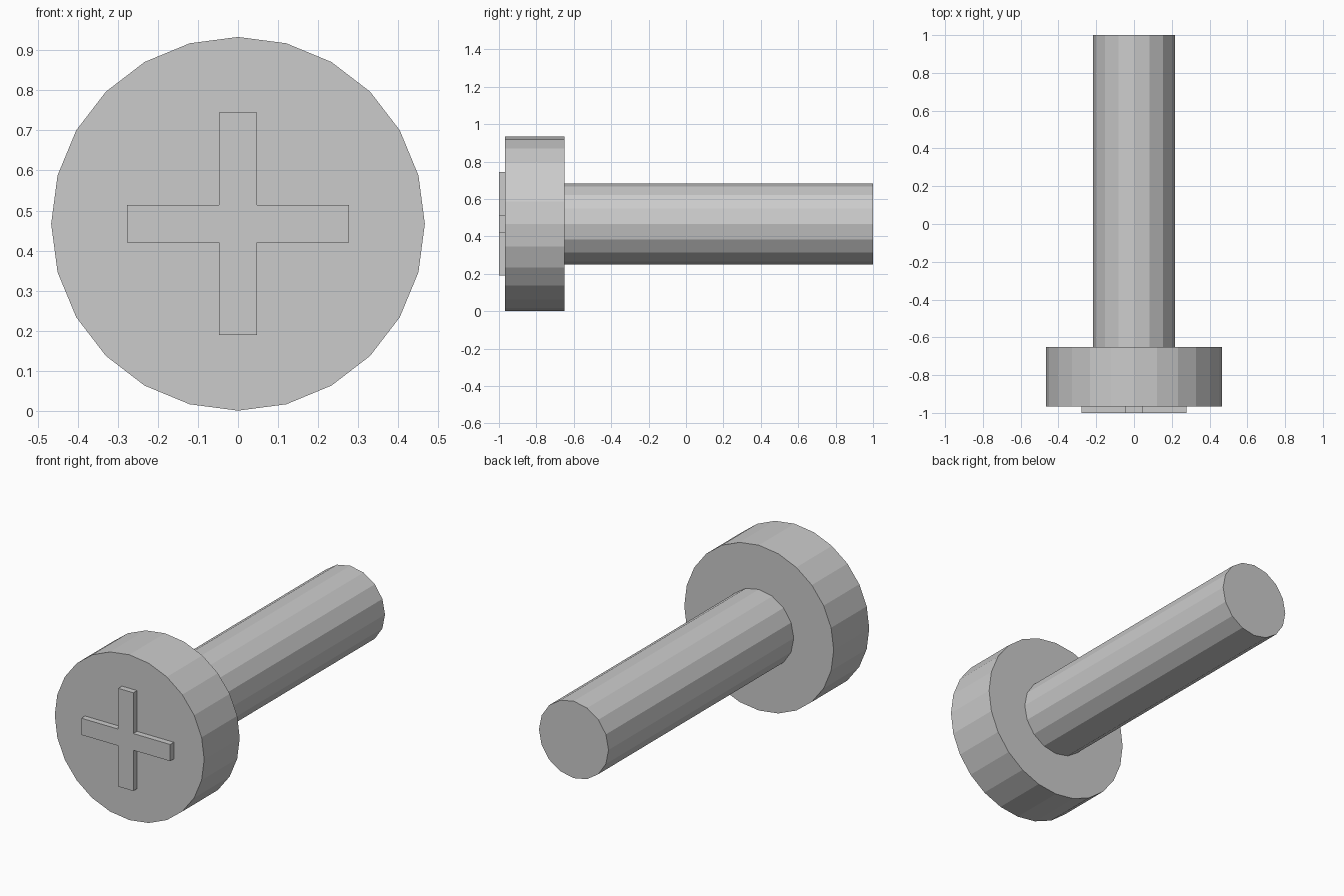
import bpy
import bmesh
import math

if "Cube" in bpy.data.objects:
    bpy.data.objects.remove(bpy.data.objects["Cube"])

CENTRE_Z = 0.467

steel = bpy.data.materials.new("grey steel")
steel.diffuse_color = (0.6, 0.6, 0.6, 1)
steel.use_nodes = True
steel.node_tree.nodes["Principled BSDF"].inputs["Base Color"].default_value = steel.diffuse_color


def rod(name, sides, radius, y0, y1):
    """Flat-sided cylinder lying along y."""
    bpy.ops.mesh.primitive_cylinder_add(
        vertices=sides, radius=radius, depth=y1 - y0,
        location=(0, (y0 + y1) / 2, CENTRE_Z), rotation=(math.pi / 2, 0, 0))
    obj = bpy.context.object
    obj.name = name
    obj.data.materials.append(steel)


# Head and shaft
rod("head", 24, 0.466, -0.967, -0.65)
rod("shaft", 16, 0.217, -0.65, 1.0)

# Raised cross on the head: one plus-shaped outline, extruded
arm, half = 0.277, 0.047
quarter = [(half, half), (half, arm), (-half, arm)]
bm = bmesh.new()
outline = []
for i in range(4):
    c, s = round(math.cos(i * math.pi / 2)), round(math.sin(i * math.pi / 2))
    outline += [bm.verts.new((x * c - z * s, -0.967, CENTRE_Z + x * s + z * c))
                for x, z in quarter]
face = bm.faces.new(outline)
grown = bmesh.ops.extrude_face_region(bm, geom=[face])
front = [v for v in grown["geom"] if isinstance(v, bmesh.types.BMVert)]
bmesh.ops.translate(bm, verts=front, vec=(0, -0.033, 0))
bmesh.ops.recalc_face_normals(bm, faces=bm.faces)
mesh = bpy.data.meshes.new("cross")
bm.to_mesh(mesh)
bm.free()
mesh.materials.append(steel)
bpy.context.collection.objects.link(bpy.data.objects.new("cross", mesh))
